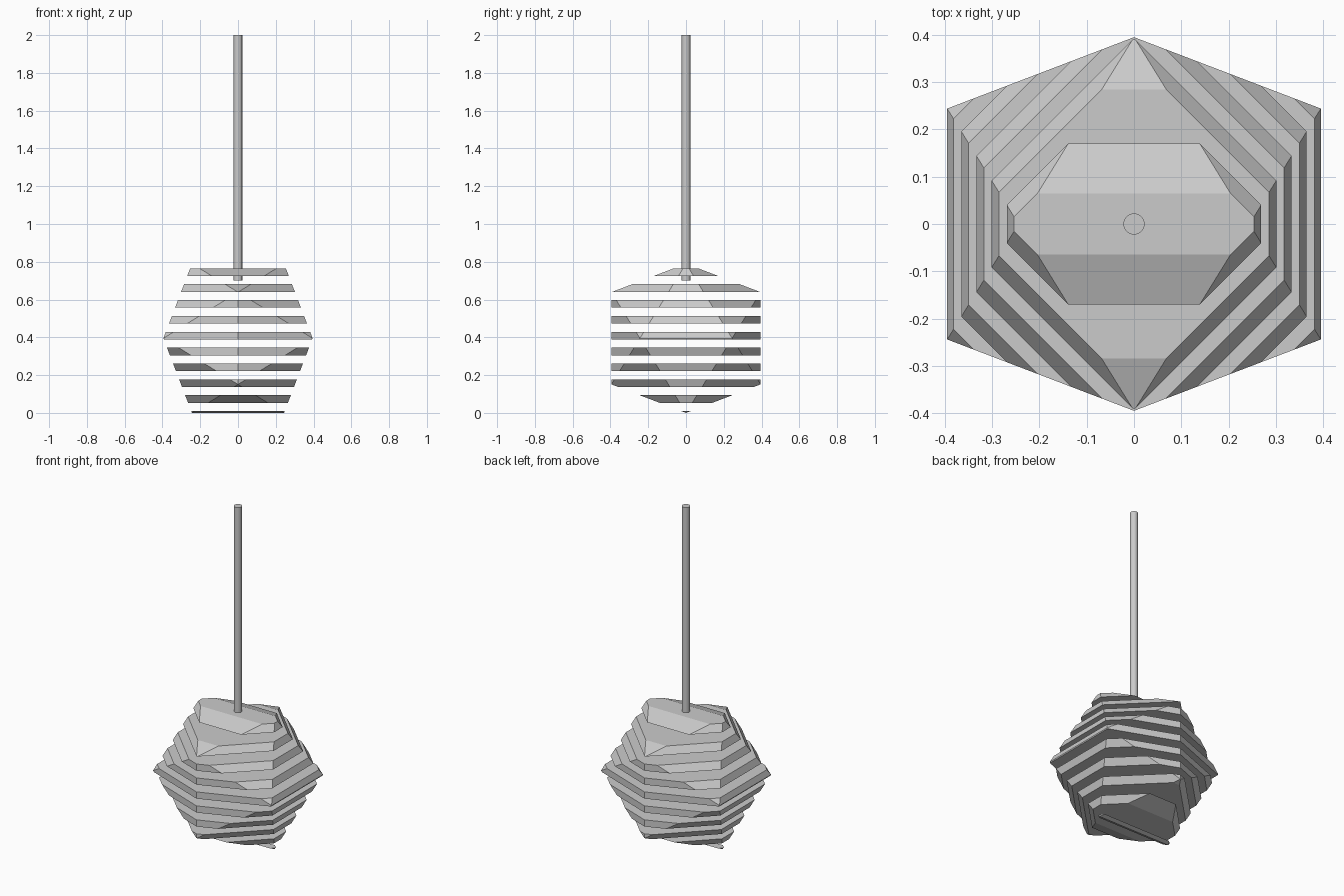
import bpy, bmesh
from mathutils import Vector

if "Cube" in bpy.data.objects:
    bpy.data.objects.remove(bpy.data.objects["Cube"])

PHI = (1 + 5 ** 0.5) / 2
HALF = 0.395              # icosahedron half extent along each axis
A = HALF / PHI


def icosahedron():
    """Icosahedron with an edge along x at the top and bottom."""
    bm = bmesh.new()
    for s in (-1, 1):
        for t in (-1, 1):
            for p in ((s * HALF, t * A, 0), (0, s * HALF, t * A), (s * A, 0, t * HALF)):
                bm.verts.new(Vector(p) + Vector((0, 0, HALF)))
    bmesh.ops.convex_hull(bm, input=bm.verts[:])
    return bm


def cut(bm, z, direction):
    """Remove everything beyond height z and cap the opening."""
    bmesh.ops.bisect_plane(bm, geom=bm.verts[:] + bm.edges[:] + bm.faces[:],
                           dist=1e-6, plane_co=(0, 0, z),
                           plane_no=(0, 0, direction), clear_outer=True)
    rim = [e for e in bm.edges if e.is_boundary]
    if rim:
        bmesh.ops.holes_fill(bm, edges=rim, sides=0)


def add_object(bm, name):
    bmesh.ops.recalc_face_normals(bm, faces=bm.faces[:])
    mesh = bpy.data.meshes.new(name)
    bm.to_mesh(mesh)
    bm.free()
    obj = bpy.data.objects.new(name, mesh)
    bpy.context.collection.objects.link(obj)
    return obj


# Shade: ten separated horizontal slices of the icosahedron
PITCH, THICK, FIRST_TOP = 0.084, 0.0405, 0.0095
for i in range(10):
    top = FIRST_TOP + i * PITCH
    slab = icosahedron()
    cut(slab, top, 1)
    if top - THICK > 0:
        cut(slab, top - THICK, -1)
    add_object(slab, f"shade_slice_{i + 1}")

# Hanging rod
bpy.ops.mesh.primitive_cylinder_add(vertices=32, radius=0.0225, depth=1.3,
                                    location=(0, 0, 1.35))
bpy.context.object.name = "hanging_rod"
